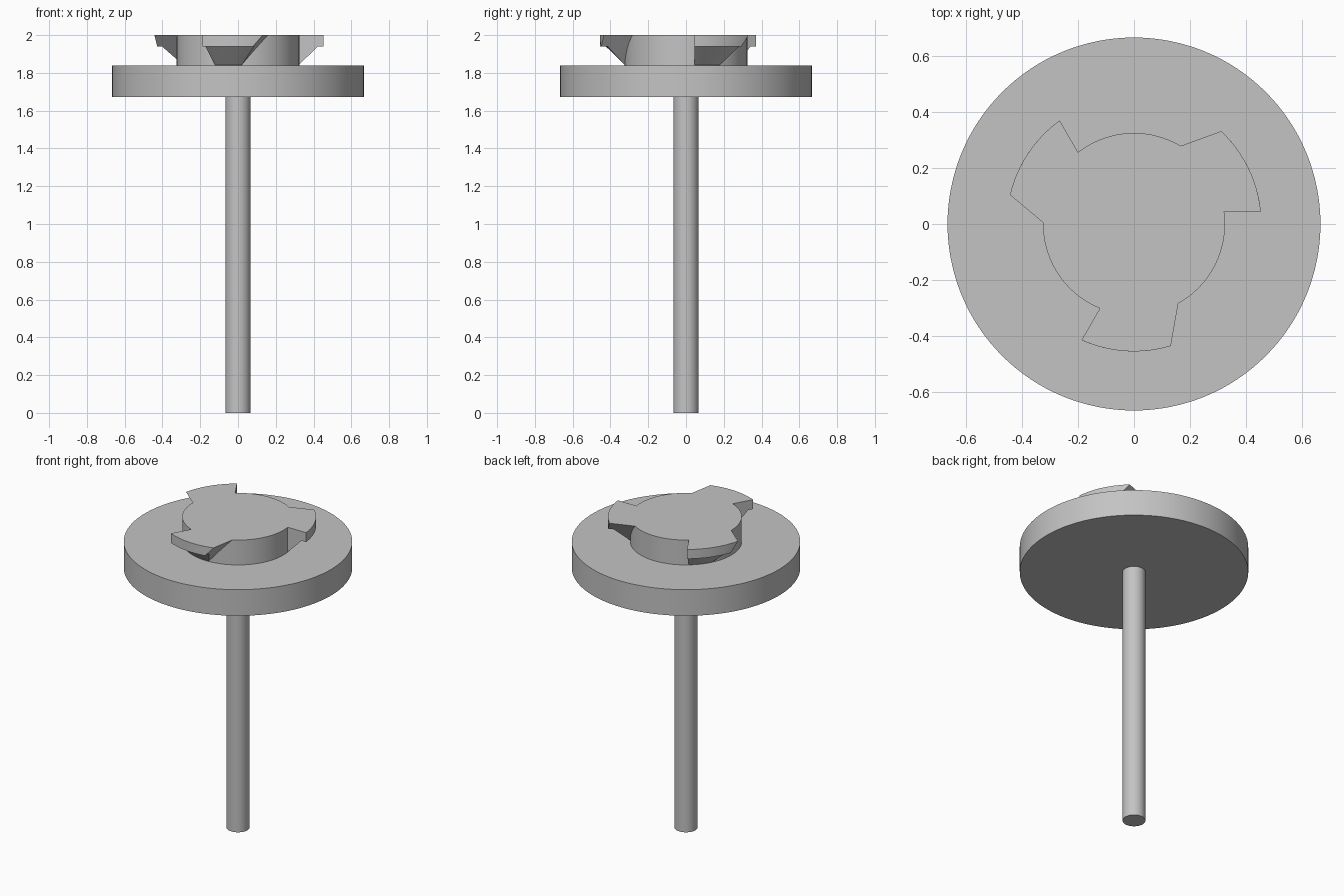
import bpy, bmesh, math

if "Cube" in bpy.data.objects:
    bpy.data.objects.remove(bpy.data.objects["Cube"])

grey = bpy.data.materials.new("plain grey")
grey.diffuse_color = (0.55, 0.55, 0.55, 1)
grey.use_nodes = True
grey.node_tree.nodes["Principled BSDF"].inputs["Base Color"].default_value = grey.diffuse_color

TOP = 2.0
TAB_PROFILE = [(0.30, TOP), (0.455, TOP), (0.455, 1.94), (0.424, 1.94), (0.304, 1.82)]  # radius, z
STEPS = 16


def activate(ob):
    bpy.ops.object.select_all(action='DESELECT')
    ob.select_set(True)
    bpy.context.view_layer.objects.active = ob


def smooth(ob):
    activate(ob)
    bpy.ops.object.shade_smooth_by_angle(angle=math.radians(25))


def disc(name, radius, z0, z1, sides=96):
    bpy.ops.mesh.primitive_cylinder_add(vertices=sides, radius=radius, depth=z1 - z0,
                                        location=(0, 0, (z0 + z1) / 2))
    ob = bpy.context.object
    ob.name = name
    ob.data.materials.append(grey)
    return ob


def locking_tabs():
    """Three lugs: one upright side, one raked side, chamfered underside."""
    bm = bmesh.new()
    for k in range(3):
        turn = math.radians(120 * k)
        rows = []
        for r, z in TAB_PROFILE:
            a0 = math.asin(0.045 / r)
            a1 = math.radians(20) + math.asin((0.205 - 0.82 * (TOP - z)) / r)
            row = []
            for i in range(STEPS + 1):
                a = turn + a0 + (a1 - a0) * i / STEPS
                row.append(bm.verts.new((r * math.cos(a), r * math.sin(a), z)))
            rows.append(row)
        n = len(rows)
        for j in range(n):
            a, b = rows[j], rows[(j + 1) % n]
            for i in range(STEPS):
                bm.faces.new((a[i], b[i], b[i + 1], a[i + 1]))
        bm.faces.new([row[0] for row in rows])
        bm.faces.new([row[-1] for row in reversed(rows)])
    bmesh.ops.recalc_face_normals(bm, faces=bm.faces[:])
    mesh = bpy.data.meshes.new("locking_tabs")
    bm.to_mesh(mesh)
    bm.free()
    mesh.materials.append(grey)
    ob = bpy.data.objects.new("locking_tabs", mesh)
    bpy.context.collection.objects.link(ob)
    return ob


# Stem and round plate
smooth(disc("stem", 0.067, 0, 1.68, 48))
smooth(disc("plate", 0.666, 1.672, 1.84, 128))

# Hub fused with its three tabs
hub = disc("hub", 0.325, 1.80, TOP)
tabs = locking_tabs()
union = hub.modifiers.new("fuse tabs", 'BOOLEAN')
union.operation = 'UNION'
union.solver = 'EXACT'
union.object = tabs
activate(hub)
bpy.ops.object.modifier_apply(modifier=union.name)
bpy.data.objects.remove(tabs)
smooth(hub)
